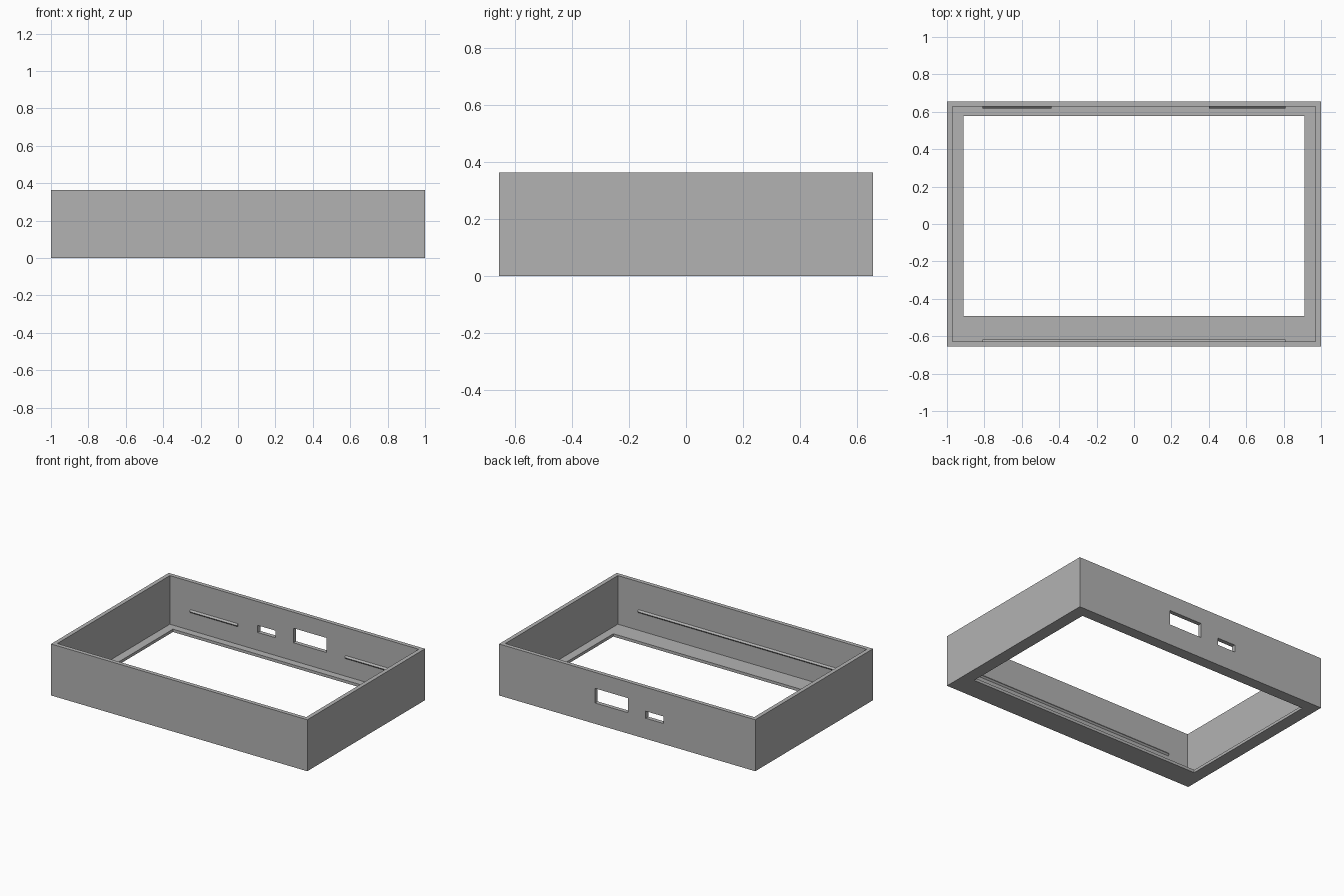
import bpy
import bmesh

cube = bpy.data.objects.get("Cube")
if cube:
    bpy.data.objects.remove(cube, do_unlink=True)

# Overall sizes
HX, HY, HEIGHT = 1.0, 0.656, 0.363
WALL, FLOOR = 0.029, 0.02
IX, IY = HX - WALL, HY - WALL

grey = bpy.data.materials.new("plain grey")
grey.use_nodes = True
colour = (0.45, 0.45, 0.45, 1)
grey.diffuse_color = colour
grey.node_tree.nodes["Principled BSDF"].inputs["Base Color"].default_value = colour


def make_object(name, bm):
    bmesh.ops.recalc_face_normals(bm, faces=bm.faces)
    mesh = bpy.data.meshes.new(name)
    bm.to_mesh(mesh)
    bm.free()
    mesh.materials.append(grey)
    obj = bpy.data.objects.new(name, mesh)
    bpy.context.collection.objects.link(obj)
    return obj


def box(name, xs, ys, zs):
    """Box between pairs of limits on each axis."""
    bm = bmesh.new()
    bmesh.ops.create_cube(bm, size=1)
    for v in bm.verts:
        for axis, (low, high) in enumerate((xs, ys, zs)):
            v.co[axis] = high if v.co[axis] > 0 else low
    return make_object(name, bm)


def cut(target, name, xs, ys, zs):
    """Cut a box-shaped opening, then remove the cutter."""
    cutter = box(name, xs, ys, zs)
    cutter.hide_render = True
    mod = target.modifiers.new(name, "BOOLEAN")
    mod.operation = "DIFFERENCE"
    mod.solver = "EXACT"
    mod.object = cutter
    bpy.context.view_layer.objects.active = target
    bpy.ops.object.modifier_apply(modifier=mod.name)
    bpy.data.objects.remove(cutter, do_unlink=True)


def snap_rib(name, x0, x1, side):
    """Wedge-shaped rib on the inside of the front or back wall."""
    bm = bmesh.new()
    profile = ((IY + 0.005, 0.144), (IY, 0.144), (IY - 0.01, 0.155),
               (IY, 0.166), (IY + 0.005, 0.166))
    face = bm.faces.new([bm.verts.new((x0, side * y, z)) for y, z in profile])
    moved = bmesh.ops.extrude_face_region(bm, geom=[face])["geom"]
    verts = [g for g in moved if isinstance(g, bmesh.types.BMVert)]
    bmesh.ops.translate(bm, verts=verts, vec=(x1 - x0, 0, 0))
    return make_object(name, bm)


# Open tray with a framed floor
body = box("case_frame", (-HX, HX), (-HY, HY), (0, HEIGHT))
cut(body, "inside_space", (-IX, IX), (-IY, IY), (FLOOR, 1))
cut(body, "floor_window", (-0.912, 0.912), (-0.492, 0.577), (-1, 0.1))

# Ports through the back wall
cut(body, "large_port", (-0.007, 0.25), (0.6, 0.7), (0.147, 0.25))
cut(body, "small_port", (-0.285, -0.145), (0.6, 0.7), (0.145, 0.195))

# Ribs that hold the lid
snap_rib("front_rib", -0.81, 0.81, -1)
snap_rib("back_rib_right", -0.81, -0.44, 1)
snap_rib("back_rib_left", 0.4, 0.81, 1)
